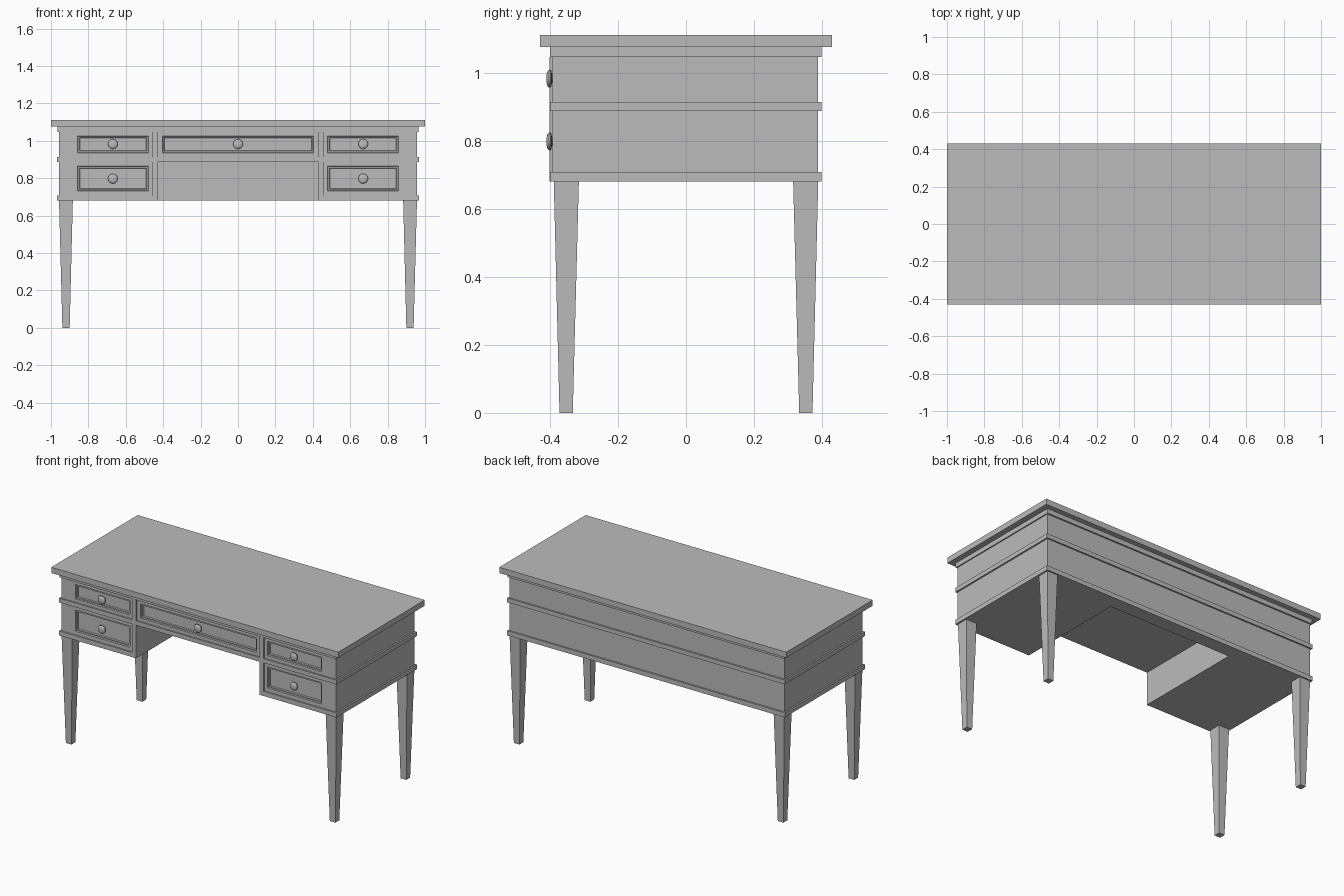
import bpy, bmesh, math

if "Cube" in bpy.data.objects:
    bpy.data.objects.remove(bpy.data.objects["Cube"])

paint = bpy.data.materials.new("grey_paint")
paint.diffuse_color = (0.5, 0.5, 0.5, 1)
paint.use_nodes = True
paint.node_tree.nodes["Principled BSDF"].inputs["Base Color"].default_value = paint.diffuse_color

FRONT, BACK, BACK_IN = -0.392, 0.388, 0.31   # carcass depth planes
SIDE, KNEE = 0.957, 0.43                     # outer side, kneehole side


def finish(name, bm):
    bmesh.ops.recalc_face_normals(bm, faces=bm.faces)
    mesh = bpy.data.meshes.new(name)
    bm.to_mesh(mesh)
    bm.free()
    obj = bpy.data.objects.new(name, mesh)
    obj.data.materials.append(paint)
    bpy.context.collection.objects.link(obj)
    return obj


def loft(name, loops):
    """Solid from a series of point loops, capped at both ends."""
    bm = bmesh.new()
    rings = [[bm.verts.new(p) for p in loop] for loop in loops]
    n = len(rings[0])
    for a, b in zip(rings, rings[1:]):
        for i in range(n):
            j = (i + 1) % n
            bm.faces.new((a[i], a[j], b[j], b[i]))
    bm.faces.new(rings[0])
    bm.faces.new(rings[-1])
    return finish(name, bm)


def rect_xz(x0, x1, z0, z1, y, inset=0.0):
    x0, x1, z0, z1 = x0 + inset, x1 - inset, z0 + inset, z1 - inset
    return [(x0, y, z0), (x1, y, z0), (x1, y, z1), (x0, y, z1)]


def rect_xy(x0, x1, y0, y1, z):
    return [(x0, y0, z), (x1, y0, z), (x1, y1, z), (x0, y1, z)]


def box(name, x0, x1, y0, y1, z0, z1):
    return loft(name, [rect_xz(x0, x1, z0, z1, y0), rect_xz(x0, x1, z0, z1, y1)])


def drawer_block(name, block, drawer):
    """Carcass block whose front holds a recessed, moulded drawer."""
    loft(name, [
        rect_xz(*block, BACK_IN),
        rect_xz(*block, FRONT),
        rect_xz(*drawer, FRONT),
        rect_xz(*drawer, FRONT + 0.007, 0.003),
        rect_xz(*drawer, FRONT + 0.007, 0.010),
        rect_xz(*drawer, FRONT + 0.014, 0.013),
    ])


def knob(name, x, z):
    profile = [(0.012, -0.375), (0.012, -0.394), (0.023, -0.396), (0.026, -0.399),
               (0.026, -0.403), (0.022, -0.407), (0.012, -0.410)]
    steps = 24
    loops = []
    for r, y in profile:
        loops.append([(x + r * math.cos(2 * math.pi * i / steps), y,
                       z + r * math.sin(2 * math.pi * i / steps)) for i in range(steps)])
    obj = loft(name, loops)
    bpy.ops.object.select_all(action='DESELECT')
    obj.select_set(True)
    bpy.context.view_layer.objects.active = obj
    bpy.ops.object.shade_smooth_by_angle(angle=math.radians(40))


def span(s, a, b):
    return (a, b) if s > 0 else (-b, -a)


# Desktop, and trim bands that wrap the whole carcass
box("desktop", -1, 1, -0.43, 0.43, 1.076, 1.112)
box("upper_trim", -0.964, 0.964, -0.40, 0.398, 1.047, 1.076)
box("middle_trim", -0.967, 0.967, -0.40, 0.398, 0.888, 0.915)

# Back panel and its lower trim
box("back_panel", -SIDE, SIDE, BACK_IN, BACK, 0.68, 1.06)
box("back_lower_trim", -0.967, 0.967, BACK_IN, 0.398, 0.68, 0.709)

# Centre drawer
drawer_block("centre_drawer", (-KNEE, KNEE, 0.90, 1.06), (-0.405, 0.405, 0.936, 1.027))
knob("centre_knob", 0, 0.983)

for s, side in ((-1, "left"), (1, "right")):
    # Pedestal with two drawers
    bx, dx = span(s, KNEE, SIDE), span(s, 0.479, 0.858)
    drawer_block(side + "_upper_drawer", (*bx, 0.90, 1.06), (*dx, 0.936, 1.027))
    drawer_block(side + "_lower_drawer", (*bx, 0.68, 0.90), (*dx, 0.733, 0.866))
    knob(side + "_upper_knob", s * 0.669, 0.983)
    knob(side + "_lower_knob", s * 0.669, 0.798)
    # Pedestal trim
    box(side + "_lower_trim", *span(s, KNEE, 0.967), -0.40, BACK_IN, 0.68, 0.709)
    box(side + "_upright_trim", *span(s, KNEE, 0.459), -0.401, FRONT + 0.002, 0.68, 1.047)
    # Tapered legs
    for t, end in ((-1, "front"), (1, "back")):
        loft(f"{side}_{end}_leg", [
            rect_xy(*span(s, 0.900, 0.939), *span(t, 0.333, 0.372), 0),
            rect_xy(*span(s, 0.883, 0.957), *span(t, 0.315, 0.389), 0.685),
        ])
